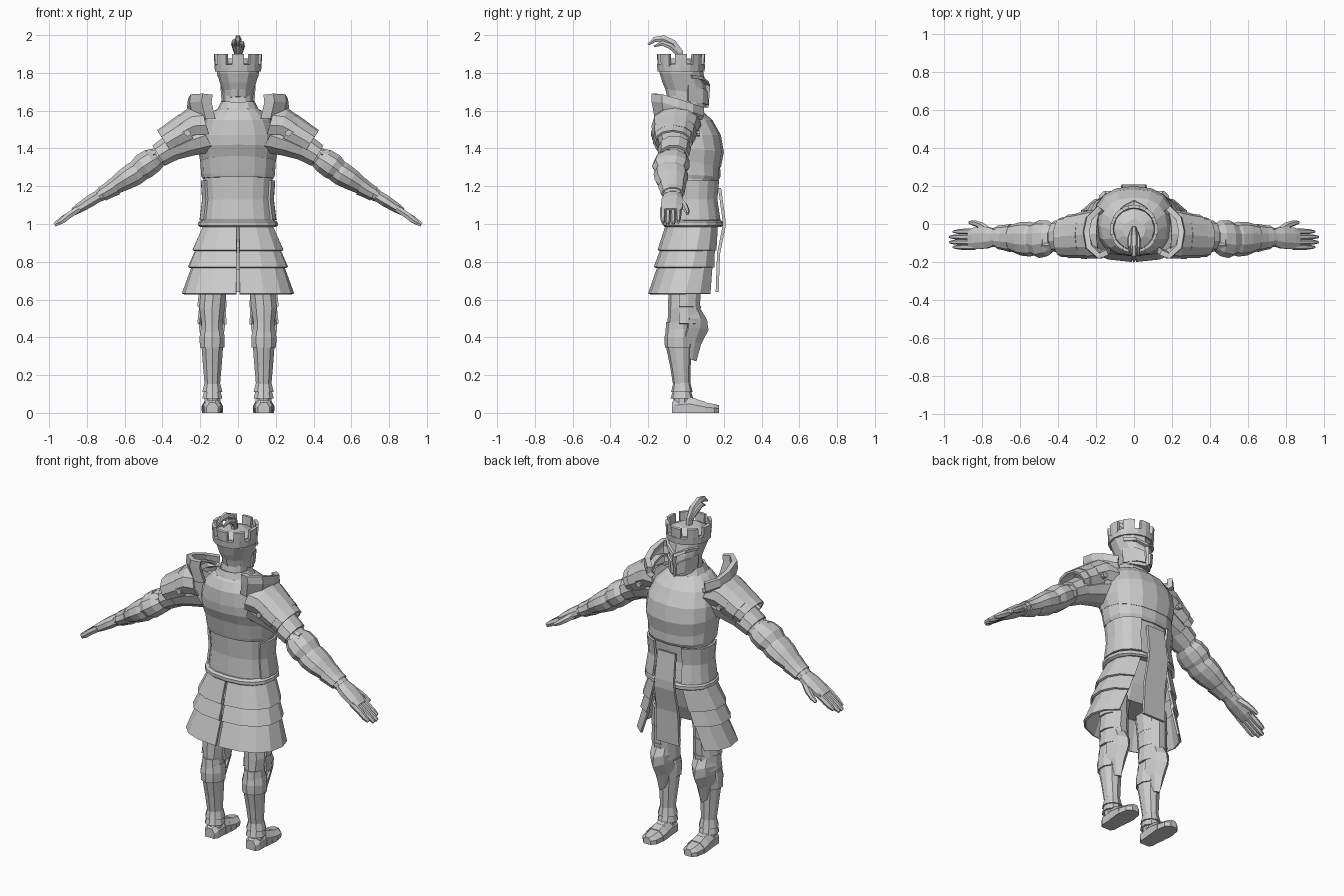
import bpy, bmesh, math
from mathutils import Vector as V

steel = bpy.data.materials.new("grey steel")
steel.diffuse_color = (0.6, 0.6, 0.6, 1)

def build(name, patches, closed=True, cap=True, thick=0, mirror=False):
    """Skin each patch (a list of equal point rows) into faces."""
    bm = bmesh.new()
    for rows in patches:
        vs = [[bm.verts.new(p) for p in r] for r in rows]
        n = len(vs[0])
        for a, b in zip(vs, vs[1:]):
            for i in range(n if closed else n - 1):
                j = (i + 1) % n
                bm.faces.new((a[i], a[j], b[j], b[i]))
        if closed and cap:
            bm.faces.new(vs[0])
            bm.faces.new(vs[-1])
    bmesh.ops.recalc_face_normals(bm, faces=bm.faces)
    me = bpy.data.meshes.new(name)
    bm.to_mesh(me)
    bm.free()
    me.materials.append(steel)
    ob = bpy.data.objects.new(name, me)
    bpy.context.collection.objects.link(ob)
    if thick:
        m = ob.modifiers.new("thickness", 'SOLIDIFY')
        m.thickness, m.offset = thick, 0
    if mirror:
        ob.modifiers.new("mirror", 'MIRROR')
    return ob

def ring(z, rx, yb, yf, n=16, p=0.85, tilt=0, a0=0, a1=360):
    """Rounded horizontal ring, angle 0 at the face side; tilt lowers that side."""
    pts, full = [], a1 - a0 == 360
    for i in range(n):
        t = math.radians(a0 + (a1 - a0) * i / (n if full else n - 1))
        s, c = math.sin(t), math.cos(t)
        pts.append(V((rx * math.copysign(abs(s) ** p, s),
                      (yb + yf) / 2 + (yf - yb) / 2 * math.copysign(abs(c) ** p, c), z - tilt * c)))
    return pts

def limb(stations, n=8, a0=0, a1=360):
    """Rows around a path of (x, y, z, radius along y, radius across)."""
    rows, full = [], a1 - a0 == 360
    d = V(stations[-1][:3]) - V(stations[0][:3])
    d.y = 0
    d.normalize()
    up = V((-d.z, 0, d.x))
    for x, y, z, ry, ru in stations:
        row = []
        for i in range(n):
            t = math.radians(a0 + (a1 - a0) * (i + (0.5 if full else 0)) / (n if full else n - 1))
            row.append(V((x, y, z)) + up * ru * math.cos(t) + V((0, ry * math.sin(t), 0)))
        rows.append(row)
    return rows

# ---- torso
build("cuirass", [[ring(*r) for r in (
    (1.33, .2, -.14, .185, 16, .85, .03), (1.40, .212, -.165, .2, 16, .85, .02), (1.47, .205, -.17, .185),
    (1.55, .175, -.165, .14), (1.60, .125, -.14, .085), (1.625, .085, -.11, .05))]])
build("lower_cuirass", [[ring(*r) for r in (
    (1.24, .188, -.115, .172, 16, .85, .01), (1.26, .196, -.12, .182, 16, .85, .01),
    (1.36, .2, -.14, .18))]])
build("abdomen", [[ring(*r) for r in (
    (1.0, .19, -.1, .175), (1.13, .178, -.09, .155), (1.26, .185, -.1, .165))]])
build("belt", [[ring(*r) for r in (
    (.985, .2, -.112, .188), (.992, .212, -.12, .196), (1.01, .21, -.12, .196), (1.02, .195, -.108, .185))]])
build("abdomen_side_plate", [[ring(z, rx, yb, yf, 6, .85, 0, 24, 120) for z, rx, yb, yf in (
    (1.02, .2, -.1, .188), (1.13, .186, -.09, .17), (1.23, .193, -.1, .18))]], False, thick=.012, mirror=True)
build("neck", [[ring(1.58, .08, -.11, .05, 12), ring(1.68, .07, -.09, .03, 12)]])
build("gorget", [[ring(1.59, .11, -.13, .075, 12), ring(1.645, .084, -.11, .05, 12)]], cap=False, thick=.012)

# ---- helmet: narrow jaw, keeled face, wide brow
def helm(z, rx, yb, yf, tilt):
    r = ring(z, rx, yb, yf, 12, 1, tilt)
    r[1].y = r[11].y = yf - .022
    r[1].x, r[11].x = rx * .55, -rx * .55
    return r
build("helmet", [[helm(*r) for r in (
    (1.645, .078, -.10, .108, .03), (1.70, .082, -.11, .114, .015), (1.745, .095, -.125, .106, .005),
    (1.80, .112, -.14, .092, 0), (1.85, .108, -.138, .085, 0), (1.875, .06, -.09, .03, 0))]])
build("brow_plate", [[[(0, .118, 1.732), (.055, .088, 1.762), (.095, .03, 1.772)],
                      [(0, .112, 1.752), (.058, .082, 1.782), (.104, .03, 1.79)]]],
      False, thick=.018, mirror=True)
build("nose_ridge", [[[(-.012, .10, 1.75), (0, .128, 1.74), (.012, .10, 1.75)],
                      [(-.006, .104, 1.62), (0, .12, 1.615), (.006, .104, 1.62)]]])
build("cheek_plate", [[[(.018, .112, 1.70), (.056, .086, 1.72), (.088, .01, 1.735)],
                       [(.012, .114, 1.63), (.048, .086, 1.64), (.082, .01, 1.65)]]],
      False, thick=.012, mirror=True)

# ---- crown with battlements
build("crown_band", [[ring(1.808, .114, -.142, .09, 16, 1), ring(1.845, .117, -.146, .094, 16, 1)]],
      cap=False, thick=.016)
build("crown_merlons", [[ring(z, r, -.026 - r, -.026 + r, 3, 1, 0, k * 45 - 15, k * 45 + 15)
                         for z, r in ((1.835, .115), (1.9, .119))] for k in range(8)], False, thick=.018)

# ---- plume: curved strands arching over the back
def strand(x, pts):
    rows = []
    for i, (y, z, w) in enumerate(pts):
        a, b = pts[max(i - 1, 0)], pts[min(i + 1, len(pts) - 1)]
        t = V((0, b[0] - a[0], b[1] - a[1])).normalized()
        nrm, c = V((0, -t.z, t.y)), V((x * min(1, i / 2), y, z))
        rows.append([c + nrm * w * math.sin(k * math.pi / 3) + V((w * .8 * math.cos(k * math.pi / 3), 0, 0))
                     for k in range(6)])
    return rows
build("plume", [
    strand(0, [(-.03, 1.86, .022), (-.035, 1.91, .022), (-.07, 1.955, .024), (-.12, 1.979, .023),
               (-.165, 1.977, .016), (-.2, 1.95, .006)]),
    strand(.022, [(-.03, 1.86, .014), (-.04, 1.9, .015), (-.08, 1.94, .018), (-.125, 1.957, .015), (-.17, 1.94, .005)]),
    strand(-.022, [(-.03, 1.86, .014), (-.04, 1.91, .015), (-.075, 1.95, .018), (-.115, 1.965, .015), (-.15, 1.95, .005)])])

# ---- shoulders: overlapping lames and an upright neck guard
lames = [
    [(.17, -.05, 1.53, .125, .095), (.235, -.055, 1.525, .122, .088), (.30, -.06, 1.49, .112, .075)],
    [(.265, -.06, 1.50, .115, .088), (.35, -.065, 1.452, .108, .076)],
    [(.315, -.065, 1.475, .106, .076), (.385, -.07, 1.43, .098, .074)]]
build("pauldron_lames", [limb(s, 9, -125, 125) for s in lames], False, thick=.012, mirror=True)
guard = [(.14, -.15, 1.685), (.185, -.168, 1.69), (.238, -.12, 1.685), (.25, -.04, 1.66), (.235, .03, 1.635), (.18, .085, 1.615)]
build("neck_guard", [[[(x - .015, y * .9, 1.56) for x, y, z in guard],
                      [(x + .005, y, z - .04) for x, y, z in guard], guard]], False, thick=.03, mirror=True)
for nm, y in (("front_rivet", .062), ("back_rivet", -.172)):
    build(nm, [[[(.265 + .016 * math.cos(k * math.pi / 4), y + e, 1.48 + .016 * math.sin(k * math.pi / 4))
                 for k in range(8)] for e in (-.012, .012)]], mirror=True)

# ---- arms
build("upper_arm", [limb([(.17, -.05, 1.47, .10, .105), (.27, -.055, 1.435, .09, .085),
    (.36, -.06, 1.395, .078, .066), (.43, -.065, 1.35, .07, .055), (.50, -.07, 1.30, .07, .058)], 10)], mirror=True)
build("upper_arm_band", [limb([(.35, -.06, 1.405, .088, .075), (.42, -.065, 1.362, .082, .066)], 10)], mirror=True)
build("elbow_guard", [limb([(.425, -.07, 1.352, .07, .058), (.455, -.075, 1.335, .094, .07),
    (.50, -.08, 1.305, .1, .074), (.54, -.08, 1.275, .08, .06)], 10)], mirror=True)
build("elbow_fin", [limb([(.44, -.085, 1.37, .06, .03), (.495, -.09, 1.365, .045, .03), (.485, -.1, 1.392, .015, .004)], 6)],
      mirror=True)
build("forearm", [limb([(.50, -.08, 1.295, .078, .06), (.55, -.08, 1.265, .092, .067), (.60, -.078, 1.235, .088, .06),
    (.67, -.072, 1.19, .062, .043), (.74, -.07, 1.147, .05, .034)], 10)], mirror=True)
build("gauntlet_cuff", [limb([(.65, -.074, 1.2, .075, .052), (.69, -.072, 1.175, .066, .044),
    (.72, -.07, 1.158, .062, .042)], 10)], mirror=True)

# ---- hands
build("palm", [limb([(.72, -.07, 1.16, .045, .032), (.78, -.072, 1.123, .062, .034), (.84, -.076, 1.085, .062, .028),
    (.87, -.08, 1.066, .055, .022)])], mirror=True)
fingers = [(-.122, .945, 1.005), (-.096, .965, .996), (-.068, .965, .996), (-.04, .945, 1.012)]
build("fingers", [limb([(.84, y, 1.083, .015, .019), (.90, y, 1.043, .015, .019), (x - .02, y, z + .016, .013, .018),
    (x + .006, y, z, .007, .012)], 6) for y, x, z in fingers], mirror=True)
build("thumb", [limb([(.76, -.04, 1.13, .022, .022), (.80, -.012, 1.10, .02, .02), (.835, .002, 1.075, .016, .016),
    (.868, .008, 1.055, .009, .01)], 6)], mirror=True)

# ---- skirt: three flaring tiers, open at the face side and split behind
tiers = [((1.0, .178, -.1, .175, 25), (.86, .24, -.145, .172, 28)),
         ((.88, .215, -.125, .165, 30), (.77, .262, -.165, .168, 33)),
         ((.79, .235, -.14, .16, 35), (.63, .292, -.195, .165, 42))]
build("skirt_tiers", [[ring(z, rx, yb, yf, 7, .85, 0, a, 179) for z, rx, yb, yf, a in t] for t in tiers],
      False, thick=.012, mirror=True)
build("hips", [[ring(1.0, .175, -.09, .16, 12), ring(.85, .185, -.10, .12, 12), ring(.76, .17, -.09, .08, 12)]])
build("tabard", [[[(x, y, z) for x in (-w, w)] for z, y, w in
                  ((1.19, .178, .058), (1.03, .2, .062), (.98, .2, .066), (.84, .172, .07), (.64, .165, .074))]],
      False, thick=.016)

# ---- legs
build("thigh", [limb([(.115, -.01, .84, .09, .08), (.128, -.015, .66, .078, .07), (.138, -.022, .55, .073, .07),
    (.138, -.03, .46, .068, .056)], 10)], mirror=True)
build("thigh_plates", [limb([(.135, -.012, zt, .088, .066), (.138, -.015, zb, .086, .074)], 8, a0, a1)
    for zt, zb in ((.78, .655), (.665, .56), (.565, .47)) for a0, a1 in ((-15, 195),)],
      False, thick=.012, mirror=True)
build("shin", [limb([(.138, -.035, .48, .07, .058), (.137, -.04, .41, .07, .062), (.136, -.038, .35, .068, .06),
    (.136, -.03, .25, .055, .052), (.136, -.022, .14, .045, .042), (.136, -.022, .05, .045, .045)], 10)], mirror=True)
build("calf_band", [limb([(.137, -.035, .445, .07, .062), (.137, -.038, .40, .076, .07),
    (.137, -.038, .345, .074, .068)], 10)], mirror=True)
knee = [(.55, .045, .075, .062), (.50, .065, .105, .066), (.45, .06, .112, .062), (.38, .035, .075, .05), (.285, .02, .048, .015)]
build("knee_guard", [[[(.138 - w, y - .05, z), (.138 - w * .6, y + .01, z), (.138, f, z - .01),
                       (.138 + w * .6, y + .01, z), (.138 + w, y - .05, z)] for z, y, f, w in knee]],
      False, thick=.014, mirror=True)
build("ankle_guards", [limb([(.136, -.022, z + .05, .045, .043), (.136, -.022, z, .068 - z * .1, .056)], 10)
                       for z in (.075, .11)], mirror=True)

# ---- feet
def sole(y, w, h, x=.136):
    return [(x - w, y, 0), (x - w * 1.05, y, h * .55), (x - w * .5, y, h),
            (x + w * .5, y, h), (x + w * 1.05, y, h * .55), (x + w, y, 0)]
build("boot", [[sole(*r) for r in ((-.075, .03, .055), (-.055, .043, .075), (0, .045, .085), (.045, .048, .07),
    (.10, .052, .055), (.15, .045, .047), (.175, .022, .04))]], mirror=True)
build("boot_plates", [[sole(y, w, h), sole(y + .045, w + .003, h - .014)]
    for y, w, h in ((.01, .048, .088), (.055, .052, .073))], mirror=True)
